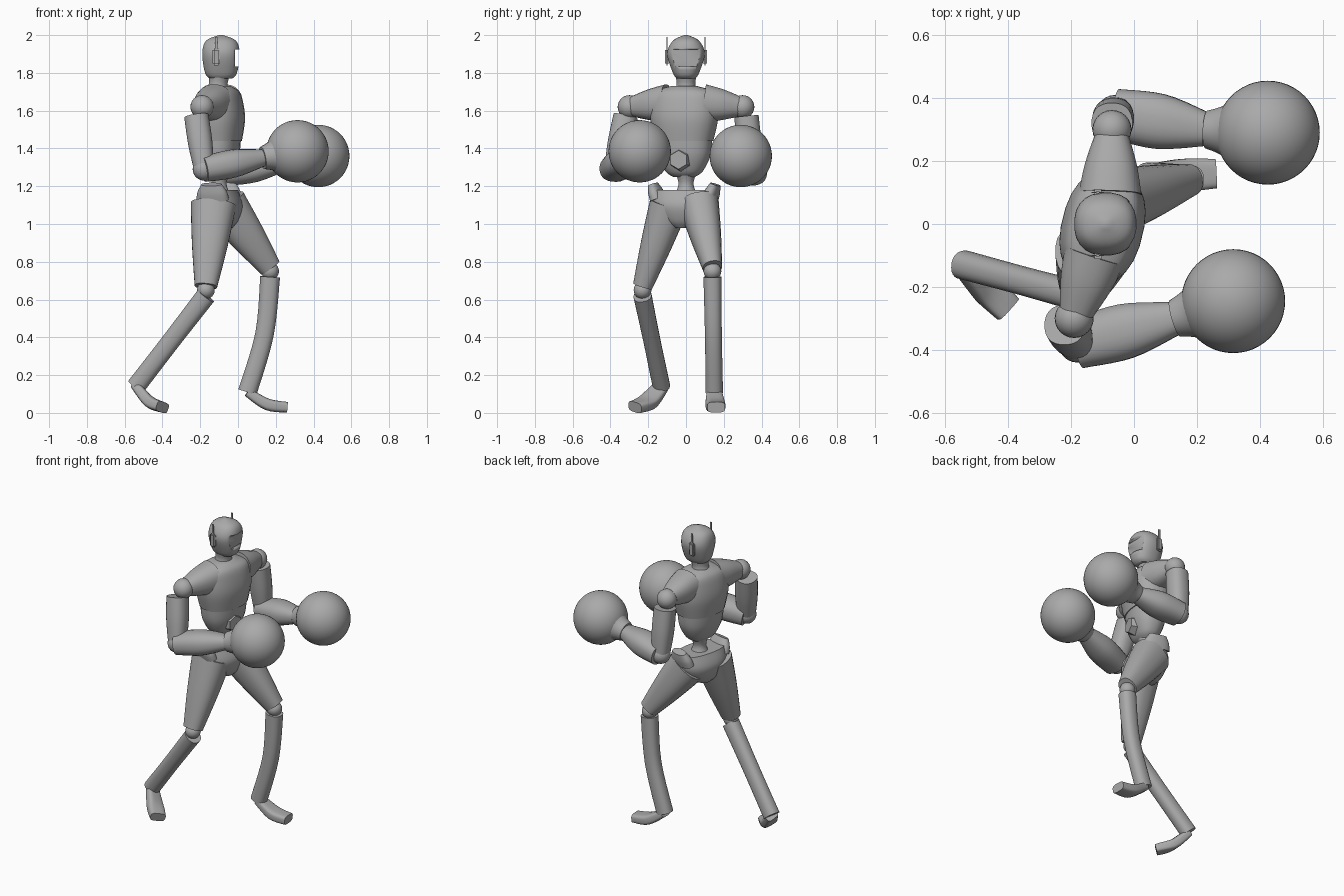
import bpy, bmesh, math
from mathutils import Vector

if "Cube" in bpy.data.objects:
    bpy.data.objects.remove(bpy.data.objects["Cube"])

grey = bpy.data.materials.new("plain_grey")
grey.use_nodes = True
grey.diffuse_color = (.4, .4, .4, 1)
grey.node_tree.nodes["Principled BSDF"].inputs["Base Color"].default_value = grey.diffuse_color

FORWARD = Vector((1, 0, 0))
SIDE = Vector((0, 1, 0))
UP = Vector((0, 0, 1))
TWISTED = Vector((.24, .97, 0))  # shoulder line of the turned body


def finish(name, bm, centre=(0, 0, 0)):
    bmesh.ops.translate(bm, verts=bm.verts, vec=centre)
    bmesh.ops.recalc_face_normals(bm, faces=bm.faces)
    mesh = bpy.data.meshes.new(name)
    bm.to_mesh(mesh)
    bm.free()
    mesh.materials.append(grey)
    part = bpy.data.objects.new(name, mesh)
    bpy.context.collection.objects.link(part)
    bpy.ops.object.select_all(action="DESELECT")
    part.select_set(True)
    bpy.context.view_layer.objects.active = part
    bpy.ops.object.shade_smooth_by_angle(angle=math.radians(40))
    return part


def spline(rows, steps):
    """Smooth curve through rows of numbers."""
    smooth = []
    for i in range(len(rows) - 1):
        before, start, end = rows[max(i - 1, 0)], rows[i], rows[i + 1]
        after = rows[min(i + 2, len(rows) - 1)]
        for step in range(steps):
            t = step / steps
            smooth.append([b + t * (c - a) / 2 + t * t * (a - 2.5 * b + 2 * c - d / 2)
                           + t ** 3 * (3 * (b - c) + d - a) / 2
                           for a, b, c, d in zip(before, start, end, after)])
    return smooth + [list(rows[-1])]


def loft(name, rows, side=SIDE, power=.85, sides=24, steps=5):
    """Skin of rounded rings; each row is x, y, z, half width, half depth."""
    rows = spline(rows, steps)
    points = [Vector(row[:3]) for row in rows]
    bm = bmesh.new()
    rings = []
    for i, row in enumerate(rows):
        along = (points[min(i + 1, len(points) - 1)] - points[max(i - 1, 0)]).normalized()
        across = (side - along * side.dot(along)).normalized()
        depth = along.cross(across)
        ring = []
        for k in range(sides):
            angle = math.tau * (k + .5) / sides
            c, s = (math.copysign(abs(q) ** power, q) for q in (math.cos(angle), math.sin(angle)))
            ring.append(bm.verts.new(points[i] + across * c * row[-2] + depth * s * row[-1]))
        rings.append(ring)
    for low, high in zip(rings, rings[1:]):
        for k in range(sides):
            bm.faces.new((low[k], low[k - 1], high[k - 1], high[k]))
    bm.faces.new(rings[0])
    bm.faces.new(rings[-1])
    return finish(name, bm)


def limb(name, start, end, widths, bow=Vector(), depth=1, **style):
    """Tapered limb with a width at its start, middle and end."""
    start, end = Vector(start), Vector(end)
    path = start, start.lerp(end, .5) + bow, end
    return loft(name, [(*p, w, w * depth) for p, w in zip(path, widths)], **style)


def body(name, profile, **style):
    """Upright body section; each profile row is height, half width, half depth."""
    return loft(name, [(-.1, -.01, *row) for row in profile], side=TWISTED, **style)


def ball(name, centre, radius, segments=24):
    bm = bmesh.new()
    bmesh.ops.create_uvsphere(bm, u_segments=segments, v_segments=segments // 2, radius=radius)
    return finish(name, bm, centre)


def box(name, centre, size, bevel=0):
    bm = bmesh.new()
    bmesh.ops.create_cube(bm, size=1)
    bmesh.ops.scale(bm, verts=bm.verts, vec=size)
    if bevel:
        bmesh.ops.bevel(bm, geom=bm.edges[:], offset=bevel, segments=2, affect="EDGES")
    return finish(name, bm, centre)


# Head with a recessed visor
head = loft("head", [(-.09, 0, *row) for row in (
    (1.77, .05, .06), (1.8, .07, .085), (1.9, .1, .1), (1.97, .07, .08), (2, .01, .01))])
cutter = box("visor_cutter", (.04, 0, 1.88), (.11, .16, .09))
cutter.hide_render = True
cut = head.modifiers.new("visor", "BOOLEAN")
cut.operation = "DIFFERENCE"
cut.object = cutter
bpy.context.view_layer.objects.active = head
bpy.ops.object.modifier_apply(modifier=cut.name)
bpy.data.objects.remove(cutter)
limb("neck", (-.11, 0, 1.68), (-.1, 0, 1.8), (.07, .05, .06), power=1)

# Torso and pelvis
body("chest", ((1.44, .155, .115), (1.55, .18, .13), (1.64, .18, .12),
               (1.7, .16, .1), (1.73, .07, .06)))
body("abdomen", ((1.25, .06, .04), (1.28, .1, .07), (1.36, .14, .1), (1.45, .15, .11)))
limb("belly_plate", (-.06, -.02, 1.34), (.01, -.04, 1.34), (.07, .06, .05),
     side=TWISTED, power=1, sides=6, steps=1)
limb("waist", (-.1, 0, 1.14), (-.1, 0, 1.28), (.07, .04, .06), power=1)
body("pelvis", ((.98, .05, .07), (1.02, .12, .1), (1.1, .17, .12), (1.18, .17, .09)))

# Joint positions of the two posed sides
POSE = {
    "left": dict(
        sign=1, shoulder=(-.07, .3, 1.62), cuff=(-.07, .32, 1.57), elbow=(-.06, .35, 1.27),
        wrist=(.23, .3, 1.32), glove=(.425, .29, 1.36),
        hip=(-.07, .07, 1.1), knee=(.17, .14, .75), ankle=(.05, .15, .11),
        toe=(.26, .16, .03), shin_bow=.03),
    "right": dict(
        sign=-1, shoulder=(-.19, -.3, 1.62), cuff=(-.22, -.32, 1.57), elbow=(-.18, -.38, 1.29),
        wrist=(.13, -.3, 1.35), glove=(.315, -.245, 1.385),
        hip=(-.13, -.09, 1.1), knee=(-.17, -.23, .65), ankle=(-.54, -.13, .14),
        toe=(-.4, -.27, .03), shin_bow=0),
}

for label, pose in POSE.items():
    sign = pose.pop("sign")
    shin_bow = pose.pop("shin_bow") * FORWARD
    at = {joint: Vector(place) for joint, place in pose.items()}

    # Ear pod with antenna
    box(label + "_ear_pod", (-.115, sign * .1, 1.885), (.04, .022, .09), .009)
    box(label + "_antenna", (-.115, sign * .1, 1.95), (.012, .006, .08))

    # Shoulder cap and raised hip point
    chest_side = Vector((-.1, 0, 1.64)) + TWISTED * sign * .1
    limb(label + "_shoulder", chest_side, chest_side.lerp(at["shoulder"], .9),
         (.1, .083, .055), side=FORWARD)
    hip_point = Vector((-.1, -.01, 1.13)) + TWISTED * sign * .14
    limb(label + "_hip_point", hip_point, hip_point + TWISTED * sign * .03 + UP * .08,
         (.04, .036, .025), depth=2.2, side=TWISTED)

    # Arm and round glove
    ball(label + "_shoulder_joint", at["shoulder"], .062)
    limb(label + "_upper_arm", at["cuff"], at["elbow"], (.065, .065, .053))
    ball(label + "_elbow", at["elbow"], .06)
    limb(label + "_forearm", at["elbow"], at["wrist"], (.08, .088, .054), depth=.85)
    limb(label + "_glove_cuff", at["wrist"], at["wrist"].lerp(at["glove"], .6),
         (.06, .083, .14), power=1)
    ball(label + "_glove", at["glove"], .165, 48)

    # Leg
    limb(label + "_thigh", at["hip"], at["knee"] + UP * .02, (.105, .082, .052), depth=1.15)
    ball(label + "_knee", at["knee"], .047)
    limb(label + "_shin", at["knee"] - UP * .03, at["ankle"], (.048, .045, .046),
         bow=shin_bow, depth=1.1)
    limb(label + "_foot", at["ankle"], at["toe"], (.04, .052, .047),
         bow=UP * -.025, depth=.6, power=.55)
